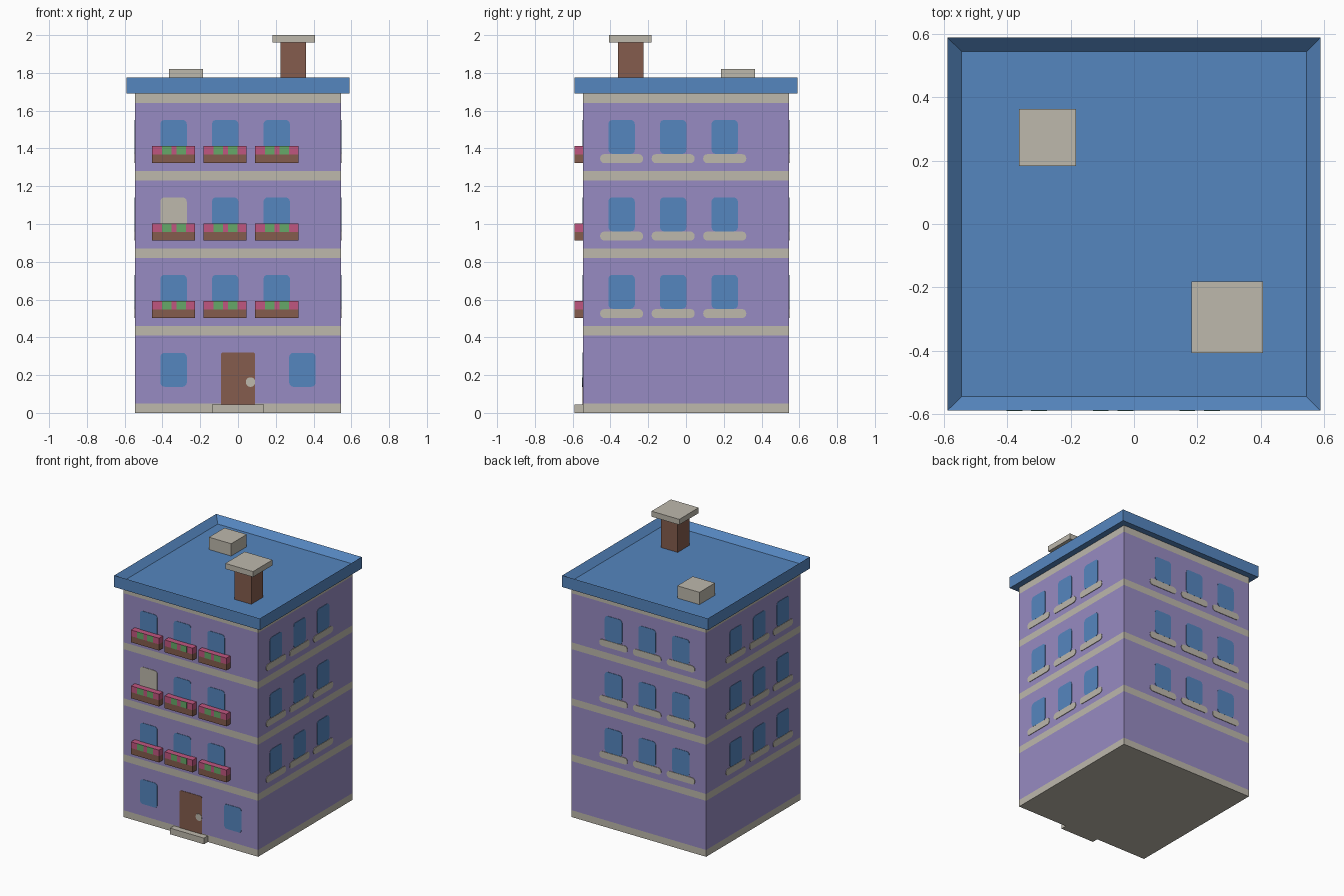
import bpy, bmesh
from math import pi, cos, sin
from mathutils import Matrix, Vector

cube = bpy.data.objects.get("Cube")
if cube:
    bpy.data.objects.remove(cube, do_unlink=True)


def material(name, rgb):
    """Flat material from an sRGB colour, stored as linear values."""
    linear = [((c / 255 + 0.055) / 1.055) ** 2.4 for c in rgb] + [1]
    mat = bpy.data.materials.new(name)
    mat.use_nodes = True
    mat.diffuse_color = linear
    bsdf = mat.node_tree.nodes["Principled BSDF"]
    bsdf.inputs["Base Color"].default_value = linear
    bsdf.inputs["Roughness"].default_value = 0.9
    return mat


PURPLE = material("lilac wall", (151, 139, 194))
STONE = material("pale stone", (189, 184, 172))
BLUE = material("blue", (85, 134, 191))
BROWN = material("brown", (133, 92, 77))
PINK = material("pink flowers", (192, 86, 128))
GREEN = material("green leaves", (102, 168, 104))


def finish(bm, name, *mats):
    bmesh.ops.recalc_face_normals(bm, faces=bm.faces)
    mesh = bpy.data.meshes.new(name)
    bm.to_mesh(mesh)
    bm.free()
    for mat in mats:
        mesh.materials.append(mat)
    obj = bpy.data.objects.new(name, mesh)
    bpy.context.collection.objects.link(obj)
    return obj


def box_mesh(lo, hi):
    bm = bmesh.new()
    lo, hi = Vector(lo), Vector(hi)
    size = Matrix.Diagonal((*(hi - lo), 1))
    bmesh.ops.create_cube(bm, size=1, matrix=Matrix.Translation((lo + hi) / 2) @ size)
    return bm


def box(name, lo, hi, mat):
    return finish(box_mesh(lo, hi), name, mat)


def slice_z(bm, z):
    geom = bm.verts[:] + bm.edges[:] + bm.faces[:]
    bmesh.ops.bisect_plane(bm, geom=geom, plane_co=(0, 0, z), plane_no=(0, 0, 1))


HALF = 0.545        # half width of the walls
EAVE = 0.59         # half width of roof, reach of step and planters
WALL_TOP = 1.69
STOREY = 0.41
BAND = 0.05
THICK = 0.003       # painted plates
COLUMNS = (-0.341, -0.068, 0.205)
SIDES = {"front": 0, "right": 1, "back": 2, "left": 3}


def plate(name, side, u, z, width, height, radius, mat, lift=0.0):
    """Rounded plate on a wall; u runs to the right seen from outside."""
    bm = bmesh.new()
    w, h = width / 2 - radius, height / 2 - radius
    verts = []
    for i, (sx, sz) in enumerate(((1, 1), (-1, 1), (-1, -1), (1, -1))):
        for a in ((i + k / 3) * pi / 2 for k in range(4)):
            verts.append(bm.verts.new((u + sx * w + radius * cos(a), -HALF,
                                       z + sz * h + radius * sin(a))))
    face = bm.faces.new(verts)
    out = bmesh.ops.extrude_face_region(bm, geom=[face])
    moved = [v for v in out["geom"] if isinstance(v, bmesh.types.BMVert)]
    bmesh.ops.translate(bm, verts=moved, vec=(0, -THICK - lift, 0))
    bmesh.ops.remove_doubles(bm, verts=bm.verts, dist=0.0001)
    bm.transform(Matrix.Rotation(SIDES[side] * pi / 2, 4, 'Z'))
    return finish(bm, name, mat)


def planter(name, u, z):
    """Flower box: brown trough, pink blooms and leaf patches in front."""
    w = 0.114
    bm = box_mesh((u - w, -EAVE, z), (u + w, -HALF, z + 0.09))
    slice_z(bm, z + 0.045)
    for f in bm.faces:
        f.material_index = int(f.calc_center_median().z > z + 0.046)
    finish(bm, name, BROWN, PINK)
    for i, x in enumerate((u - 0.037, u + 0.041)):
        box(f"{name}_leaves_{i + 1}", (x - 0.025, -EAVE - 0.001, z + 0.045),
            (x + 0.025, -EAVE + 0.004, z + 0.09), GREEN)


# Walls, with a stone band at the foot of each storey and under the roof
bm = box_mesh((-HALF, -HALF, 0), (HALF, HALF, WALL_TOP))
for n in range(5):
    if n:
        slice_z(bm, n * STOREY)
    slice_z(bm, n * STOREY + BAND)
for f in bm.faces:
    zc = f.calc_center_median().z
    f.material_index = int(zc % STOREY < BAND or abs(f.normal.z) > 0.5)
finish(bm, "walls", PURPLE, STONE)

# Roof tray with a raised rim
bm = box_mesh((-EAVE, -EAVE, WALL_TOP), (EAVE, EAVE, 1.775))
bm.normal_update()
top = [f for f in bm.faces if f.normal.z > 0.5]
bmesh.ops.inset_region(bm, faces=top, thickness=EAVE - HALF, use_even_offset=True)
bmesh.ops.translate(bm, verts=list(top[0].verts), vec=(0, 0, -0.045))
finish(bm, "roof", BLUE)

# Chimney, its cap and the roof vent
box("chimney", (0.225, -0.36, 1.73), (0.36, -0.225, 1.96), BROWN)
box("chimney_cap", (0.182, -0.407, 1.96), (0.407, -0.182, 2.0), STONE)
box("roof_vent", (-0.364, 0.184, 1.73), (-0.184, 0.364, 1.82), STONE)

# Upper windows on every side, with planters in front and sills elsewhere
for floor in (1, 2, 3):
    base = floor * STOREY + 0.092
    for side in SIDES:
        # Columns keep the same offset along x or y on opposite sides
        flip = -1 if side in ("back", "left") else 1
        for col, x in enumerate(COLUMNS):
            tag = f"{side}_{floor}_{col + 1}"
            shut = side == "front" and floor == 2 and col == 0
            plate("window_" + tag, side, flip * x, base + 0.139, 0.14, 0.18, 0.022,
                  STONE if shut else BLUE)
            if side == "front":
                planter("planter_" + tag, x, base)
            else:
                plate("sill_" + tag, side, flip * x, base + 0.024, 0.228, 0.048,
                      0.022, STONE, 0.001)

# Ground floor windows, door, knob and step
for tag, x in (("right", -0.341), ("left", 0.341)):
    plate("ground_window_" + tag, "front", x, 0.228, 0.14, 0.18, 0.022, BLUE)
plate("door", "front", 0, 0.18, 0.18, 0.28, 0.01, BROWN)
plate("door_knob", "front", 0.066, 0.163, 0.048, 0.05, 0.02, STONE, 0.002)
box("door_step", (-0.137, -EAVE, 0), (0.137, -HALF, 0.045), STONE)
